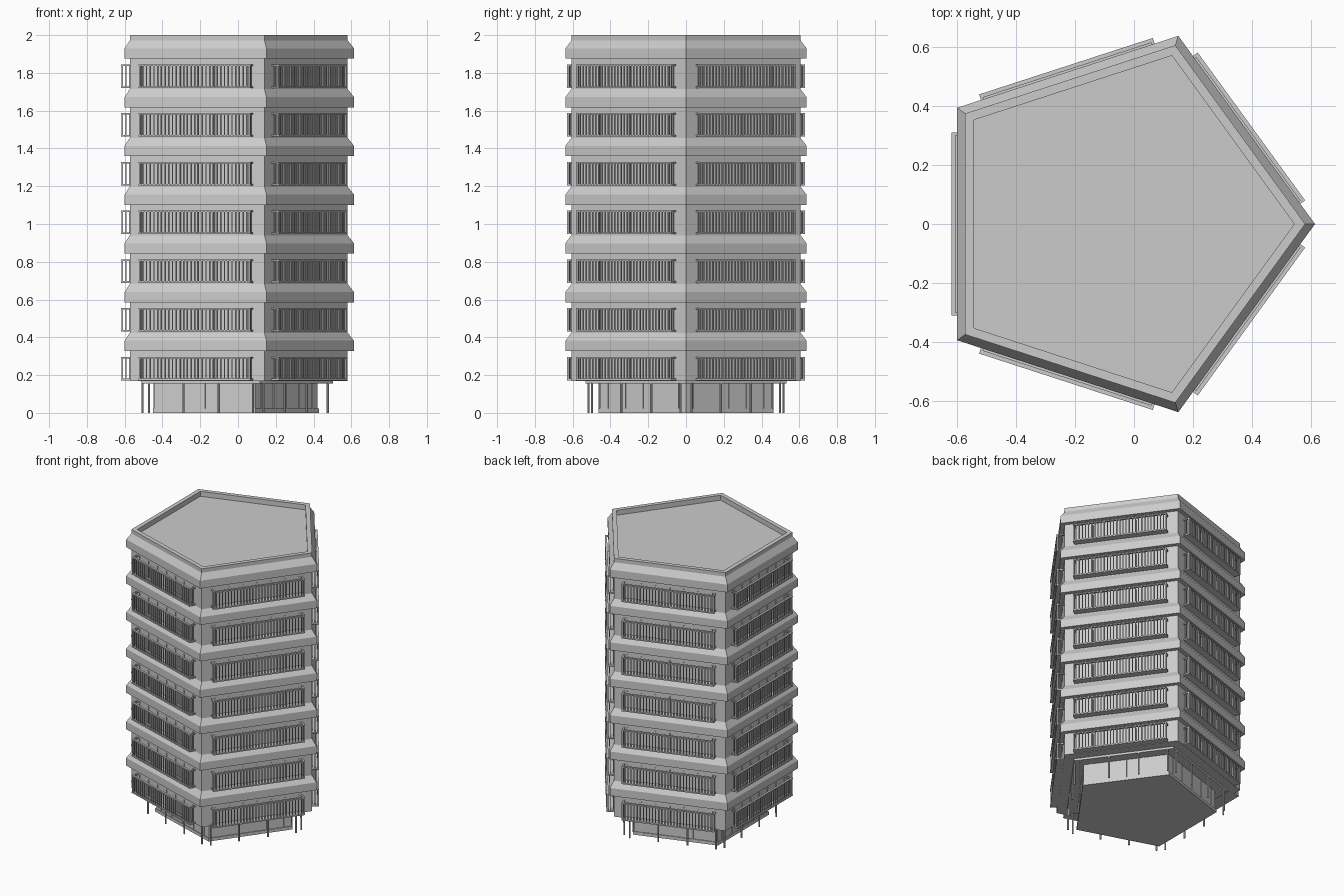
import bpy, bmesh, math
from mathutils import Matrix, Vector

if "Cube" in bpy.data.objects:
    bpy.data.objects.remove(bpy.data.objects["Cube"])

CX = -0.057                      # pentagon centre (one corner points to +x)
C36, T36 = math.cos(math.pi / 5), math.tan(math.pi / 5)
FLOORS, PITCH = 7, 0.258


def finish(bm, name):
    bmesh.ops.recalc_face_normals(bm, faces=bm.faces)
    me = bpy.data.meshes.new(name)
    bm.to_mesh(me)
    bm.free()
    ob = bpy.data.objects.new(name, me)
    bpy.context.collection.objects.link(ob)
    return ob


def pentagon_stack(name, profile):
    """Loft five-sided rings given as (apothem, z), capped at both ends."""
    bm = bmesh.new()
    rings = []
    for a, z in profile:
        r = a / C36
        rings.append([bm.verts.new((CX + r * math.cos(k * math.tau / 5),
                                    r * math.sin(k * math.tau / 5), z)) for k in range(5)])
    for lo, hi in zip(rings, rings[1:]):
        for k in range(5):
            j = (k + 1) % 5
            bm.faces.new((lo[k], lo[j], hi[j], hi[k]))
    bm.faces.new(rings[0][::-1])
    bm.faces.new(rings[-1])
    return finish(bm, name)


def side_matrix(k):
    """Local frame of side k: x points outward, y runs along the side."""
    return Matrix.Translation((CX, 0, 0)) @ Matrix.Rotation(math.radians(36 + 72 * k), 4, 'Z')


def box(bm, m, x0, x1, y0, y1, z0, z1):
    c = Vector(((x0 + x1) / 2, (y0 + y1) / 2, (z0 + z1) / 2))
    s = Matrix.Diagonal((x1 - x0, y1 - y0, z1 - z0, 1))
    bmesh.ops.create_cube(bm, size=1, matrix=m @ Matrix.Translation(c) @ s)


# Tower shell: wall and chamfered band per storey, then parapet and sunken roof
WALL, BAND = 0.516, 0.543
profile = [(WALL, 0.17)]
for f in range(FLOORS):
    z = 0.327 + f * PITCH
    profile += [(WALL, z), (BAND, z), (BAND, z + 0.055), (WALL, z + 0.097)]
profile += [(WALL, 2.0), (0.486, 2.0), (0.486, 1.965)]
pentagon_stack("tower_shell", profile)

# Ground floor: soffit plate, recessed core with plinth
pentagon_stack("soffit_plate", [(0.453, 0.155), (0.453, 0.17)])
pentagon_stack("ground_core", [(0.393, 0), (0.393, 0.022), (0.387, 0.022), (0.387, 0.155)])

# Core mullions
bm = bmesh.new()
for k in range(5):
    m = side_matrix(k)
    for i in range(-2, 3):
        box(bm, m, 0.38, 0.391, i * 0.115 - 0.004, i * 0.115 + 0.004, 0.022, 0.155)
finish(bm, "core_mullions")

# Slender columns under the overhang
bm = bmesh.new()
for k in range(5):
    m = side_matrix(k)
    for t in (-0.88, -0.3, 0.3, 0.88):
        bmesh.ops.create_cone(bm, cap_ends=True, segments=8, radius1=0.006, radius2=0.006,
                              depth=0.16, matrix=m @ Matrix.Translation((0.448, t * 0.453 * T36, 0.08)))
finish(bm, "columns")

# Balconies: slab, top rail with returns, posts and balusters on each side and storey
H, OUT, BARS = 0.31, 0.563, 30
slabs, rails, bars = bmesh.new(), bmesh.new(), bmesh.new()
for k in range(5):
    m = side_matrix(k)
    for f in range(FLOORS):
        z = 0.172 + f * PITCH
        top = z + 0.125
        box(slabs, m, WALL - 0.005, OUT, -H, H, z, z + 0.009)
        box(rails, m, OUT - 0.014, OUT, -H, H, top - 0.008, top)
        for s in (-1, 1):
            y0, y1 = sorted((s * H, s * (H - 0.01)))
            box(rails, m, WALL - 0.005, OUT - 0.014, y0, y1, top - 0.008, top)
            box(rails, m, OUT - 0.012, OUT - 0.002, y0, y1, z + 0.009, top - 0.008)
            box(bars, m, 0.533, 0.538, s * (H - 0.005) - 0.0025, s * (H - 0.005) + 0.0025,
                z + 0.009, top - 0.008)
        for i in range(1, BARS):
            y = -H + 2 * H * i / BARS
            box(bars, m, OUT - 0.01, OUT - 0.004, y - 0.003, y + 0.003, z + 0.009, top - 0.008)
finish(slabs, "balcony_slabs")
finish(rails, "balcony_rails")
finish(bars, "balcony_balusters")

# Window mullions behind the balconies
bm = bmesh.new()
for k in range(5):
    m = side_matrix(k)
    for f in range(FLOORS):
        z = 0.172 + f * PITCH
        for i in range(-3, 4):
            y = i * 0.095
            box(bm, m, WALL - 0.005, WALL + 0.004, y - 0.004, y + 0.004, z + 0.009, z + 0.125)
finish(bm, "window_mullions")
